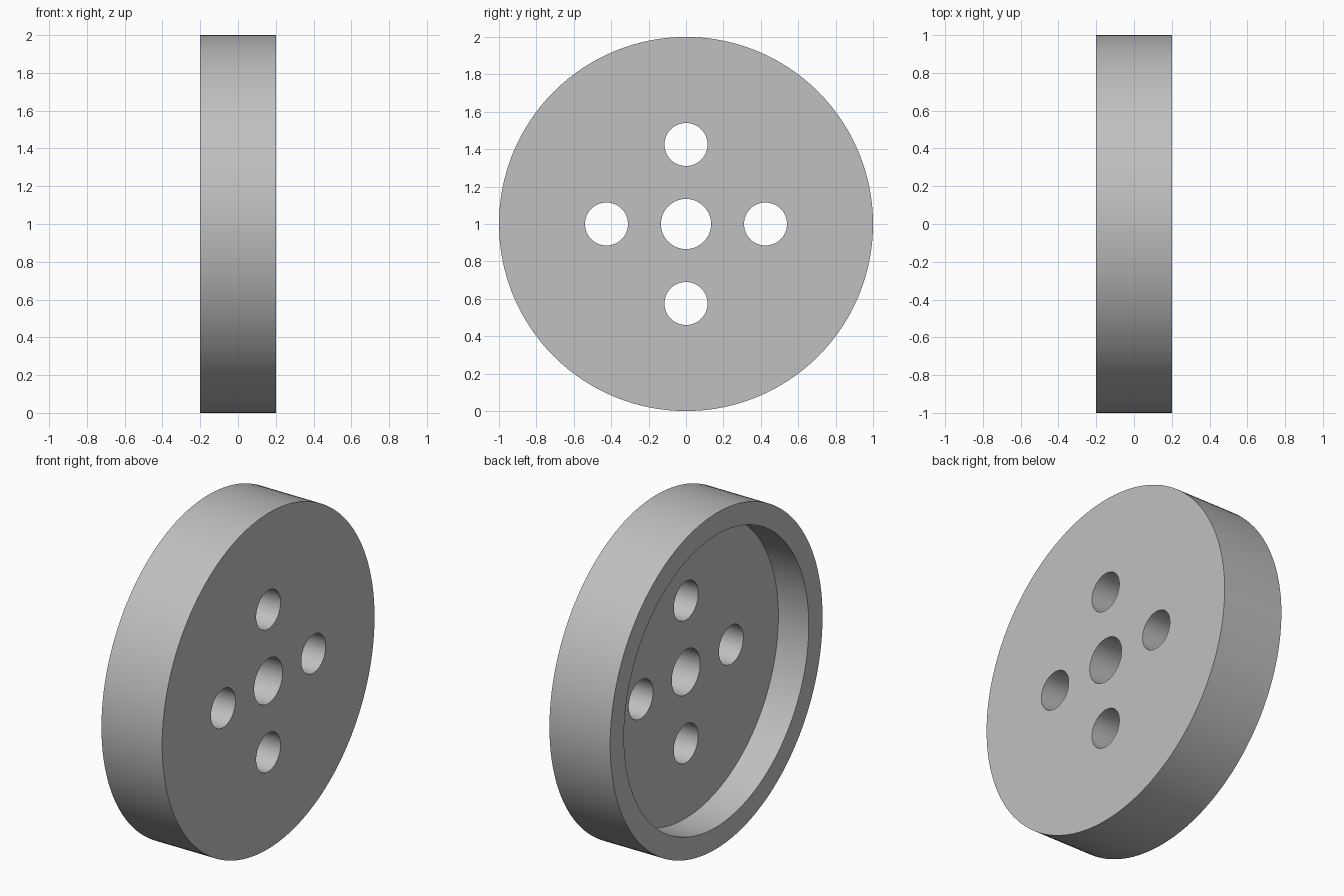
import bpy, bmesh, math
from mathutils import Matrix

cube = bpy.data.objects.get("Cube")
if cube:
    bpy.data.objects.remove(cube, do_unlink=True)

RADIUS, HALF_WIDTH = 1.0, 0.2
RECESS_RADIUS, FLOOR_X = 0.87, 0.0
HUB_RADIUS, BOLT_RADIUS, BOLT_CIRCLE = 0.134, 0.115, 0.425

grey = bpy.data.materials.new("light grey")
grey.use_nodes = True
colour = (0.527, 0.527, 0.527, 1)
grey.diffuse_color = colour
grey.node_tree.nodes["Principled BSDF"].inputs["Base Color"].default_value = colour


def cylinder(name, radius, x0, x1, y=0, z=RADIUS, sides=64):
    """Capped cylinder lying along x."""
    bm = bmesh.new()
    place = Matrix.Translation(((x0 + x1) / 2, y, z)) @ Matrix.Rotation(math.pi / 2, 4, 'Y')
    bmesh.ops.create_cone(bm, cap_ends=True, segments=sides, radius1=radius,
                          radius2=radius, depth=x1 - x0, matrix=place)
    mesh = bpy.data.meshes.new(name)
    bm.to_mesh(mesh)
    bm.free()
    mesh.materials.append(grey)
    obj = bpy.data.objects.new(name, mesh)
    bpy.context.collection.objects.link(obj)
    return obj


# Solid disc
wheel = cylinder("wheel_disc", RADIUS, -HALF_WIDTH, HALF_WIDTH, sides=128)

# Recess on one side, hub hole and four bolt holes through the floor
cutters = [cylinder("recess_cutter", RECESS_RADIUS, -2 * HALF_WIDTH, FLOOR_X, sides=128),
           cylinder("hub_cutter", HUB_RADIUS, -1, 1)]
for i in range(4):
    a = i * math.pi / 2
    cutters.append(cylinder("bolt_cutter", BOLT_RADIUS, -1, 1,
                            BOLT_CIRCLE * math.cos(a), RADIUS + BOLT_CIRCLE * math.sin(a)))

bpy.ops.object.select_all(action='DESELECT')
wheel.select_set(True)
bpy.context.view_layer.objects.active = wheel
for cutter in cutters:
    cutter.hide_render = True
    cut = wheel.modifiers.new("cut", 'BOOLEAN')
    cut.operation, cut.solver, cut.object = 'DIFFERENCE', 'EXACT', cutter
    bpy.ops.object.modifier_apply(modifier=cut.name)
    bpy.data.objects.remove(cutter, do_unlink=True)

bpy.ops.object.shade_smooth_by_angle(angle=math.radians(30))
